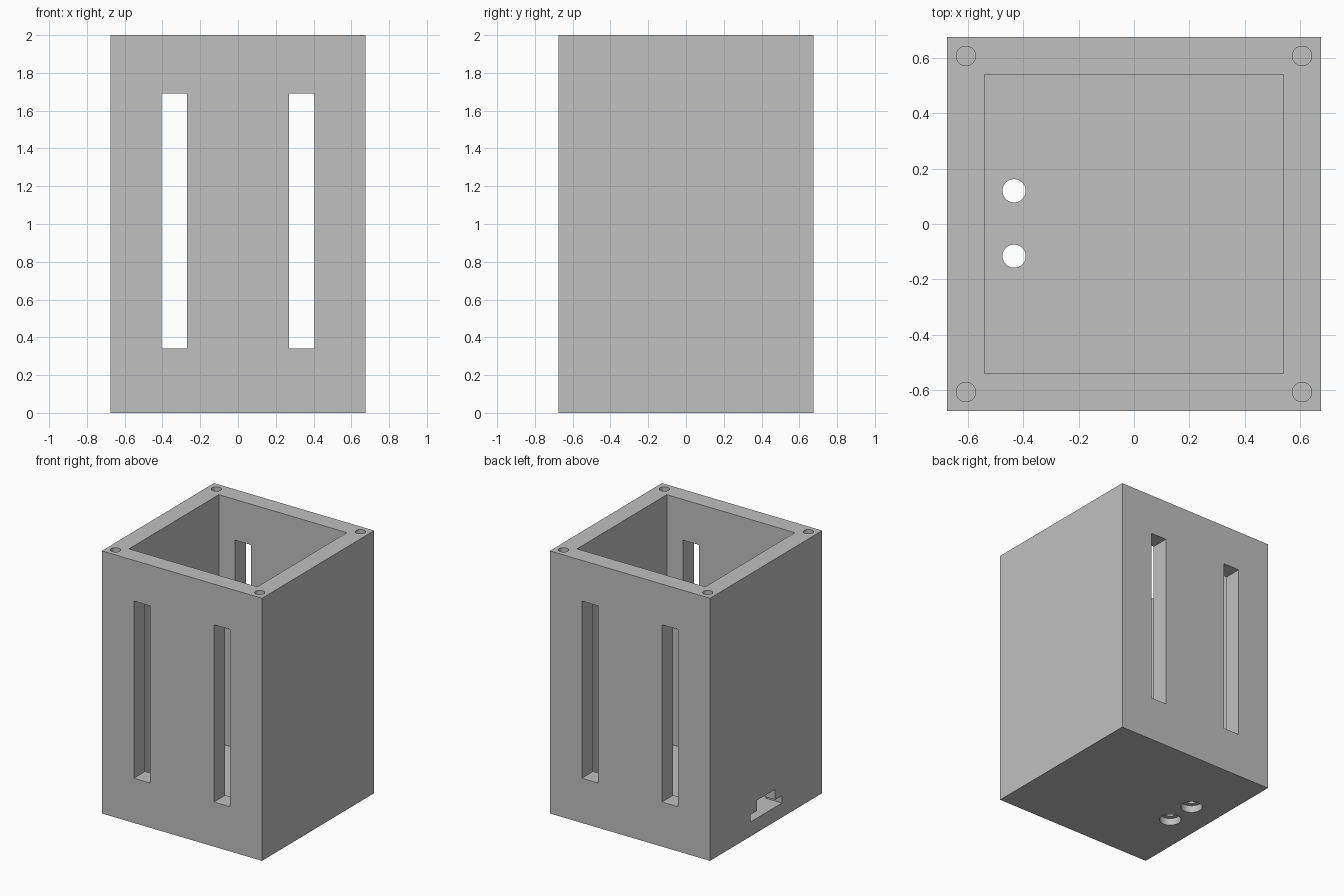
import bpy
import bmesh
from mathutils import Matrix, Vector

cube = bpy.data.objects.get("Cube")
if cube:
    bpy.data.objects.remove(cube, do_unlink=True)

HALF = 0.675      # half width of the housing
INNER = 0.54      # half width of the cavity
HEIGHT = 2.0
FLOOR = 0.108

grey = bpy.data.materials.new("plain grey")
grey.use_nodes = True
colour = (0.53, 0.53, 0.53, 1)
grey.diffuse_color = colour
grey.node_tree.nodes["Principled BSDF"].inputs["Base Color"].default_value = colour


def make_object(name, bm):
    mesh = bpy.data.meshes.new(name)
    bm.to_mesh(mesh)
    bm.free()
    mesh.materials.append(grey)
    obj = bpy.data.objects.new(name, mesh)
    bpy.context.collection.objects.link(obj)
    return obj


def box(name, low, high):
    low, high = Vector(low), Vector(high)
    bm = bmesh.new()
    place = Matrix.Translation((low + high) / 2) @ Matrix.Diagonal((*(high - low), 1))
    bmesh.ops.create_cube(bm, size=1, matrix=place)
    return make_object(name, bm)


def rod(name, x, y, z_low, z_high, radius):
    bm = bmesh.new()
    bmesh.ops.create_cone(bm, cap_ends=True, segments=48, radius1=radius,
                          radius2=radius, depth=z_high - z_low,
                          matrix=Matrix.Translation((x, y, (z_low + z_high) / 2)))
    return make_object(name, bm)


def cut(target, cutter):
    cutter.hide_render = True
    mod = target.modifiers.new("cut", "BOOLEAN")
    mod.operation = "DIFFERENCE"
    mod.solver = "EXACT"
    mod.object = cutter
    bpy.context.view_layer.objects.active = target
    bpy.ops.object.modifier_apply(modifier=mod.name)
    bpy.data.objects.remove(cutter, do_unlink=True)


# Open-topped box with a solid floor
housing = box("housing", (-HALF, -HALF, 0), (HALF, HALF, HEIGHT))
cut(housing, box("cavity", (-INNER, -INNER, FLOOR), (INNER, INNER, HEIGHT + 0.2)))

# Tall slots through the front and back walls
for low, high in ((-0.405, -0.27), (0.27, 0.405)):
    cut(housing, box("wall_slot", (low, -1, 0.34), (high, 1, 1.69)))

# Stepped connector opening in the wall on the -x side
bm = bmesh.new()
outline = [(-0.19, 0.11), (0.19, 0.11), (0.19, 0.165), (0.11, 0.165),
           (0.11, 0.245), (-0.11, 0.245), (-0.11, 0.165), (-0.19, 0.165)]
profile = bm.faces.new([bm.verts.new((-0.8, y, z)) for y, z in outline])
swept = bmesh.ops.extrude_face_region(bm, geom=[profile])["geom"]
bmesh.ops.translate(bm, vec=(0.3, 0, 0),
                    verts=[v for v in swept if isinstance(v, bmesh.types.BMVert)])
bmesh.ops.recalc_face_normals(bm, faces=bm.faces)
cut(housing, make_object("connector_opening", bm))

# Counterbored holes in the floor
for y in (-0.116, 0.12):
    cut(housing, rod("floor_hole", -0.433, y, -0.1, 0.3, 0.042))
    cut(housing, rod("counterbore", -0.433, y, -0.1, 0.054, 0.076))

# Blind screw holes in the rim corners
for x in (-0.607, 0.607):
    for y in (-0.607, 0.607):
        cut(housing, rod("screw_hole", x, y, HEIGHT - 0.135, HEIGHT + 0.1, 0.035))

# Round hole walls smooth, everything else sharp
bpy.ops.object.select_all(action="DESELECT")
housing.select_set(True)
bpy.context.view_layer.objects.active = housing
bpy.ops.object.shade_smooth_by_angle()
